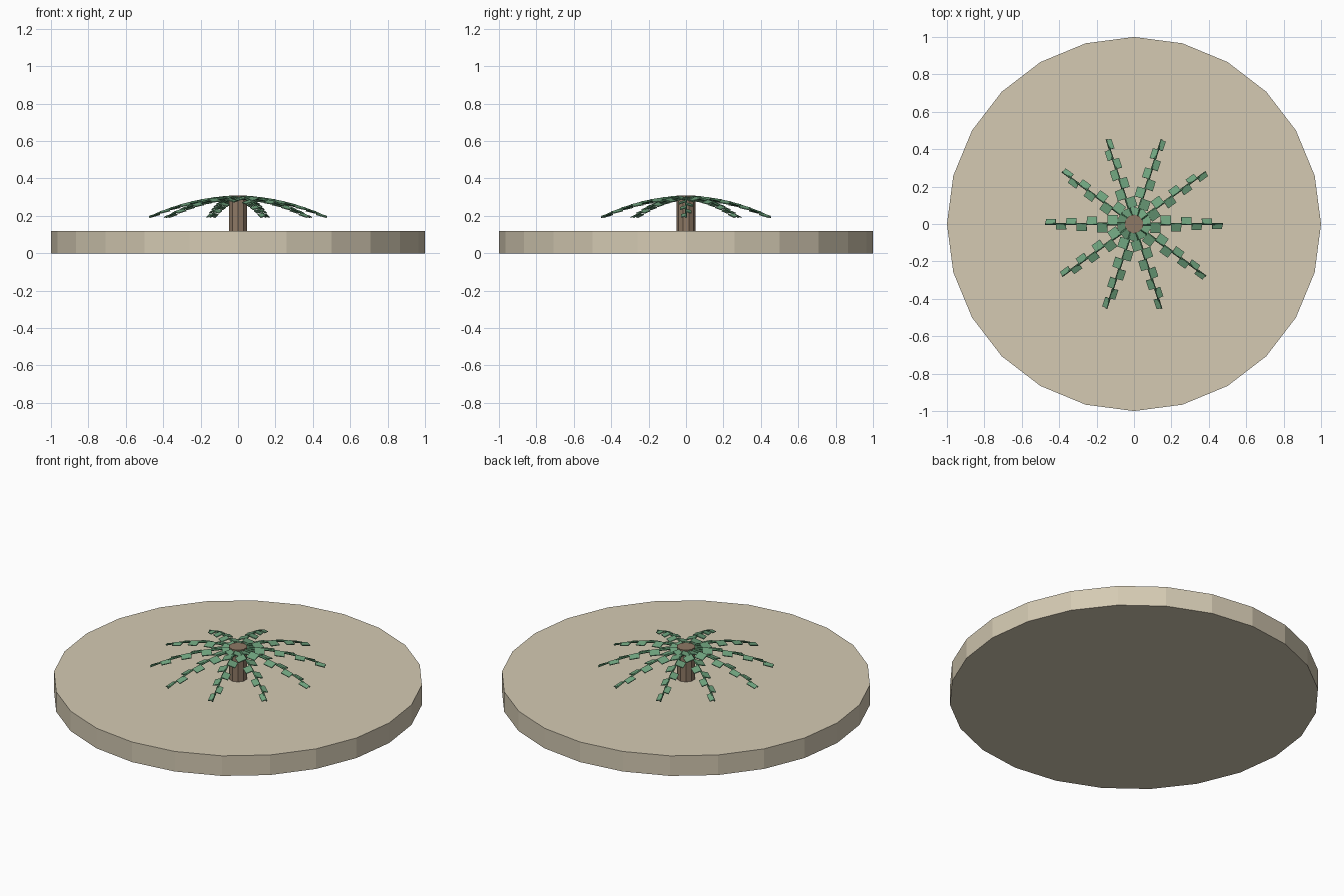
import bpy, math
from mathutils import Matrix, Vector

cube = bpy.data.objects.get("Cube")
if cube:
    bpy.data.objects.remove(cube, do_unlink=True)


def material(name, colour):
    m = bpy.data.materials.new(name)
    m.use_nodes = True
    m.diffuse_color = (*colour, 1)
    m.node_tree.nodes["Principled BSDF"].inputs["Base Color"].default_value = (*colour, 1)
    return m


sand = material("sand", (0.66, 0.59, 0.45))
bark = material("bark", (0.27, 0.19, 0.13))
leaf = material("leaf_green", (0.16, 0.37, 0.21))
stem = material("stem_green", (0.065, 0.19, 0.095))


def cylinder(name, sides, radius, bottom, top, mat):
    bpy.ops.mesh.primitive_cylinder_add(vertices=sides, radius=radius, depth=top - bottom,
                                        location=(0, 0, (top + bottom) / 2))
    ob = bpy.context.object
    ob.name = name
    ob.data.materials.append(mat)


# Sandy disc and trunk
cylinder("sand_base", 24, 1, 0, 0.12, sand)
cylinder("trunk", 10, 0.05, 0.12, 0.31, bark)

FRONDS, LEAFLETS, REACH = 10, 8, 0.475


def arch(r):
    return 0.3 - 0.475 * r * r


# Arched stem shared by all fronds
curve = bpy.data.curves.new("frond_stem", "CURVE")
curve.dimensions = "3D"
curve.bevel_depth = 0.008
curve.bevel_resolution = 0
spline = curve.splines.new("POLY")
steps = 8
spline.points.add(steps)
for i, p in enumerate(spline.points):
    r = REACH * i / steps
    p.co = (r, 0, arch(r), 1)
    p.radius = 1 - 0.4 * i / steps
curve.use_fill_caps = True
curve.materials.append(stem)

# Flat leaflet shared by all fronds
bpy.ops.mesh.primitive_cube_add(size=1)
template = bpy.context.object
leaflet_mesh = template.data
leaflet_mesh.name = "leaflet"
leaflet_mesh.materials.append(leaf)
bpy.data.objects.remove(template)

for f in range(FRONDS):
    turn = Matrix.Rotation(f * math.tau / FRONDS, 4, "Z")
    ob = bpy.data.objects.new(f"frond_stem_{f + 1}", curve)
    bpy.context.collection.objects.link(ob)
    ob.matrix_world = turn

    # Leaflets alternate sides and narrow towards the tip
    for i in range(LEAFLETS):
        t = i / (LEAFLETS - 1)
        side = 1 if i % 2 == 0 else -1
        r = 0.06 + 0.385 * t
        width = 0.055 - 0.028 * t
        pitch = math.atan(0.95 * r) * 0.7
        place = Matrix.Translation(Vector((r, side * width * 0.45, arch(r) - 0.003)))
        tilt = Matrix.Rotation(pitch, 4, "Y") @ Matrix.Rotation(-side * 0.3, 4, "X")
        size = Matrix.Diagonal((0.055, width, 0.005, 1))
        ob = bpy.data.objects.new(f"leaflet_{f + 1}_{i + 1}", leaflet_mesh)
        bpy.context.collection.objects.link(ob)
        ob.matrix_world = turn @ place @ tilt @ size
